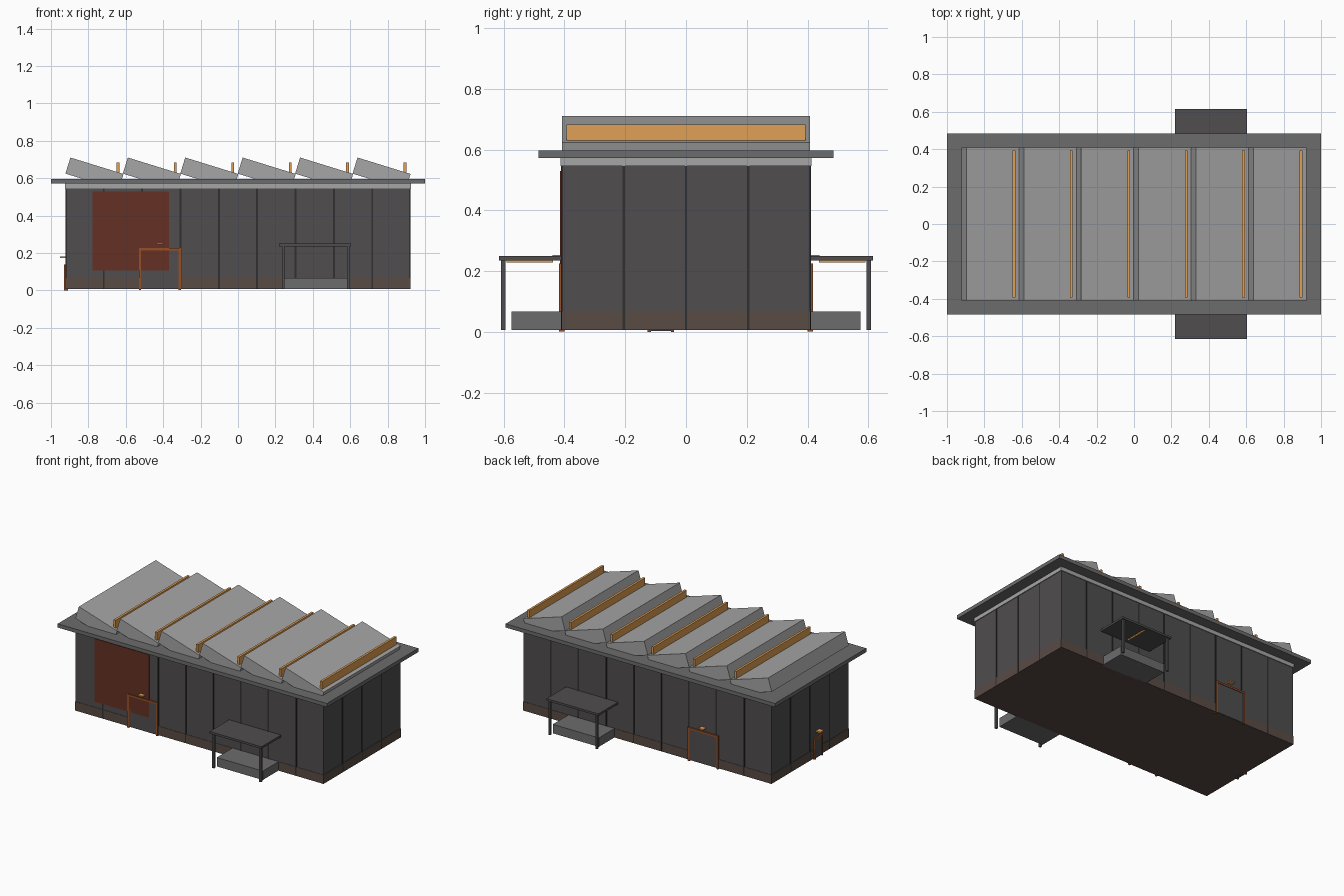
import bpy, math

def mat(name, r, g, b):
    m = bpy.data.materials.new(name)
    m.diffuse_color = (r, g, b, 1)
    return m

DARK = mat("dark_cladding", 0.08, 0.075, 0.075)
SEAM = mat("seam_black", 0.03, 0.03, 0.03)
ROOF = mat("roof_grey", 0.15, 0.15, 0.15)
LIGHT = mat("light_grey", 0.38, 0.38, 0.38)
BASE = mat("base_brown", 0.10, 0.07, 0.06)
RUST = mat("rust_red", 0.13, 0.03, 0.017)
FRAME = mat("frame_orange", 0.30, 0.08, 0.02)
GLOW = mat("warm_light", 0.75, 0.35, 0.09)

def box(name, x0, x1, y0, y1, z0, z1, m, tilt=0):
    """Box from its extents, optionally tilted about y."""
    bpy.ops.mesh.primitive_cube_add(size=1, location=((x0 + x1) / 2, (y0 + y1) / 2, (z0 + z1) / 2),
                                    rotation=(0, tilt, 0))
    o = bpy.context.object
    o.name = name
    o.scale = (abs(x1 - x0), abs(y1 - y0), abs(z1 - z0))
    o.data.materials.append(m)
    return o

# Main hall: walls, brown base band, eaves trim and roof slab
box("walls", -0.92, 0.92, -0.408, 0.408, 0.008, 0.575, DARK)
box("base_band", -0.922, 0.922, -0.41, 0.41, 0.007, 0.067, BASE)
box("eaves_trim", -0.925, 0.925, -0.413, 0.413, 0.546, 0.574, LIGHT)
box("roof_slab", -1, 1, -0.485, 0.485, 0.572, 0.597, ROOF)

# Sawtooth roof monitors with a light strip on each
for i in range(6):
    cx = -0.7675 + 0.307 * i
    box(f"sawtooth_{i}", cx - 0.1485, cx + 0.1485, -0.408, 0.408, 0.579, 0.669, LIGHT, 0.3)
    box(f"roof_light_{i}", cx + 0.118, cx + 0.133, -0.393, 0.393, 0.628, 0.683, GLOW)

# Cladding seams on the long and short walls
for s in (-1, 1):
    for i in range(1, 9):
        x = -0.9225 + 0.205 * i
        box("long_wall_seam", x - 0.005, x + 0.005, s * 0.40, s * 0.411, 0.009, 0.56, SEAM)
    for y in (-0.205, 0, 0.205):
        box("short_wall_seam", s * 0.91, s * 0.923, y - 0.004, y + 0.004, 0.009, 0.56, SEAM)

# Large rust panel on the front wall
box("rust_panel", -0.777, -0.37, -0.414, -0.40, 0.107, 0.53, RUST)

# Entrances and canopies, mirrored front and back
for s, side in ((-1, "front"), (1, "back")):
    def part(name, x0, x1, y0, y1, z0, z1, m):
        box(f"{side}_{name}", x0, x1, s * y0, s * y1, z0, z1, m)
    part("door", -0.52, -0.315, 0.40, 0.414, 0.008, 0.215, DARK)
    part("door_jamb_left", -0.53, -0.518, 0.40, 0.418, 0.002, 0.226, FRAME)
    part("door_jamb_right", -0.317, -0.305, 0.40, 0.418, 0.002, 0.226, FRAME)
    part("door_header", -0.53, -0.305, 0.40, 0.418, 0.214, 0.226, FRAME)
    part("door_lamp", -0.435, -0.40, 0.405, 0.44, 0.246, 0.254, GLOW)
    part("platform", 0.245, 0.587, 0.40, 0.575, 0.007, 0.067, ROOF)
    part("canopy", 0.22, 0.605, 0.405, 0.615, 0.236, 0.25, DARK)
    part("canopy_light", 0.408, 0.418, 0.437, 0.59, 0.228, 0.237, GLOW)
    for x in (0.241, 0.590):
        part("canopy_post", x - 0.007, x + 0.007, 0.594, 0.608, 0.007, 0.238, DARK)

# Small service door and lamp on the left end wall
box("side_door", -0.926, -0.91, -0.12, -0.045, 0.004, 0.134, DARK)
for y in (-0.121, -0.044):
    box("side_door_jamb", -0.93, -0.91, y - 0.005, y + 0.005, 0, 0.14, FRAME)
box("side_door_header", -0.93, -0.91, -0.126, -0.039, 0.131, 0.14, FRAME)
box("side_lamp", -0.953, -0.918, -0.1, -0.065, 0.173, 0.183, GLOW)
